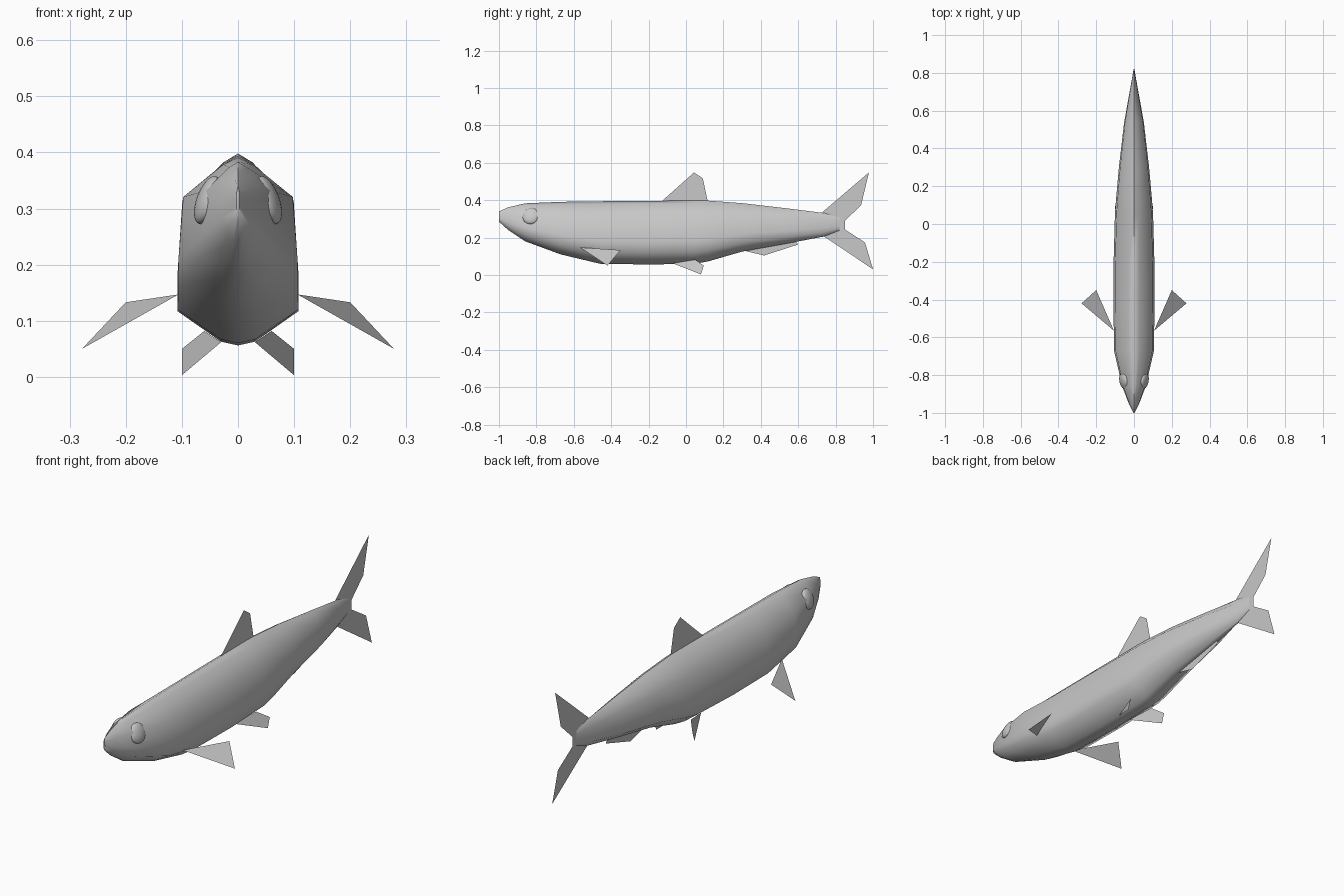
import bpy, bmesh, math
from mathutils import Matrix, Euler

if "Cube" in bpy.data.objects:
    bpy.data.objects.remove(bpy.data.objects["Cube"], do_unlink=True)

GREY = (0.58, 0.58, 0.58, 1)
mat = bpy.data.materials.new("plain_grey")
mat.use_nodes = True
mat.diffuse_color = GREY
bsdf = mat.node_tree.nodes["Principled BSDF"]
bsdf.inputs["Base Color"].default_value = GREY
bsdf.inputs["Roughness"].default_value = 0.7


def finish(bm, name, smooth_angle=None):
    """Turn a bmesh into a named object with the grey material."""
    me = bpy.data.meshes.new(name)
    bm.to_mesh(me)
    bm.free()
    me.materials.append(mat)
    ob = bpy.data.objects.new(name, me)
    bpy.context.collection.objects.link(ob)
    if smooth_angle:
        bpy.ops.object.select_all(action='DESELECT')
        ob.select_set(True)
        bpy.context.view_layer.objects.active = ob
        bpy.ops.object.shade_smooth_by_angle(angle=math.radians(smooth_angle))
    return ob


def fin(name, points):
    """Thin flat fin from an outline."""
    bm = bmesh.new()
    bm.faces.new([bm.verts.new(p) for p in points])
    return finish(bm, name)


# Body: stations along y as (y, top, bottom, half width)
stations = [
    (-1.00, .340, .285, .003), (-.95, .362, .240, .028), (-.86, .383, .180, .062),
    (-.67, .391, .110, .106), (-.46, .394, .060, .108), (-.20, .396, .056, .108),
    (.05, .398, .060, .101), (.12, .397, .073, .096), (.30, .384, .125, .080),
    (.54, .356, .168, .052), (.74, .331, .206, .016), (.82, .307, .238, .002)]
# Half cross-section as (width fraction, height fraction), top to bottom
half = [(0, 1), (.25, .955), (.92, .75), (1, .36), (1, .18), (.28, .02), (0, 0)]
section = half + [(-x, t) for x, t in half[-2:0:-1]]

bm = bmesh.new()
rings = [[bm.verts.new((x * w, y, bot + t * (top - bot))) for x, t in section]
         for y, top, bot, w in stations]
n = len(section)
for a, b in zip(rings, rings[1:]):
    for i in range(n):
        j = (i + 1) % n
        bm.faces.new((a[i], a[j], b[j], b[i]))
bm.faces.new(rings[0])
bm.faces.new(rings[-1])
bmesh.ops.recalc_face_normals(bm, faces=bm.faces)
finish(bm, "body", 60)

# Fins on the centre line, outlined in (y, z)
centre_fins = {
    "dorsal_fin": [(-.14, .385), (.043, .548), (.09, .516), (.118, .385)],
    "tail_fin_upper": [(.727, .334), (.978, .548), (.936, .372), (.85, .291), (.80, .27)],
    "tail_fin_lower": [(.80, .27), (.85, .291), (.85, .243), (.957, .174), (1.0, .03), (.738, .206)],
    "anal_fin": [(.29, .135), (.417, .104), (.60, .163), (.58, .19)],
}
for name, outline in centre_fins.items():
    fin(name, [(0, y, z) for y, z in outline])

# Paired fins and eyes
for side, s in (("left", 1), ("right", -1)):
    fin(side + "_pectoral_fin",
        [(s * .106, -.565, .147), (s * .20, -.35, .133), (s * .278, -.42, .05)])
    fin(side + "_pelvic_fin",
        [(s * .03, -.07, .062), (s * .06, .05, .082), (s * .10, .095, .05), (s * .10, .08, .003)])
    bm = bmesh.new()
    bmesh.ops.create_uvsphere(bm, u_segments=24, v_segments=16, radius=.045)
    rot = Euler((0, math.radians(-20 * s), math.radians(-10 * s))).to_matrix().to_4x4()
    bm.transform(Matrix.Translation((s * .054, -.83, .315)) @ rot
                 @ Matrix.Diagonal((.42, 1, 1, 1)))
    finish(bm, side + "_eye", 60)
